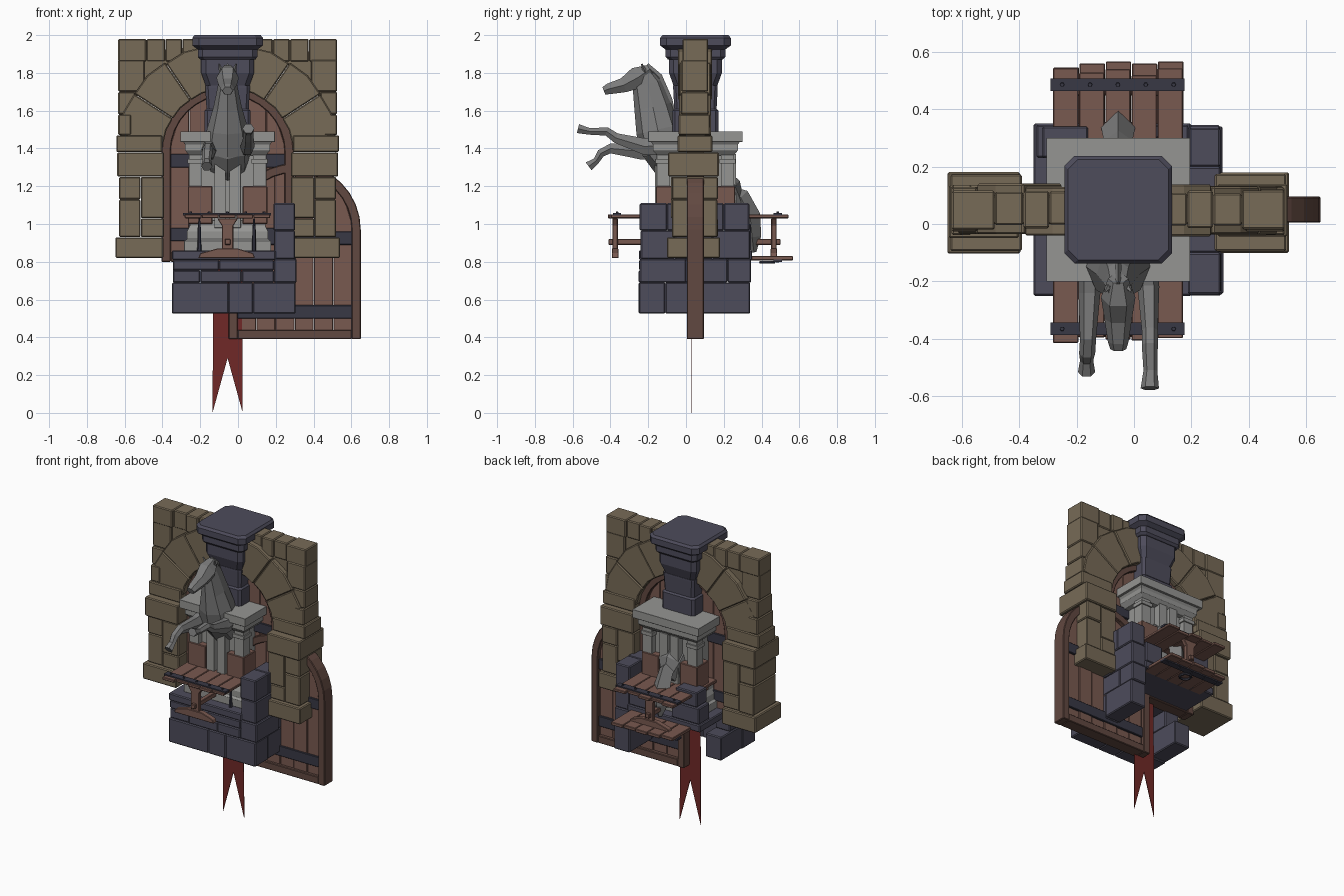
import bpy, bmesh, random
from math import sin, cos, pi, radians, sqrt
from mathutils import Vector
random.seed(4)
CX, CY = -0.055, 0.05          # shared axis of arch, pillar and pedestal


def mat(name, c):
    m = bpy.data.materials.new(name)
    m.diffuse_color = (*c, 1)
    return m


TAN = mat("tan_stone", (0.185, 0.145, 0.095))
SLATE = mat("slate_stone", (0.075, 0.072, 0.105))
WOOD = mat("wood", (0.19, 0.1, 0.08))
FRAME = mat("dark_wood", (0.12, 0.065, 0.052))
IRON = mat("iron", (0.04, 0.04, 0.06))
RED = mat("red_cloth", (0.16, 0.022, 0.02))
GREY = mat("statue_grey", (0.2, 0.2, 0.2))
PALE = mat("pale_stone", (0.3, 0.3, 0.29))


class Part:
    """Collects solids into one flat-shaded object."""
    def __init__(self, name, material, bevel=0.0):
        self.name, self.mat, self.bevel, self.bm = name, material, bevel, bmesh.new()

    def rings(self, rings):
        rows = [[self.bm.verts.new(p) for p in r] for r in rings]
        n = len(rows[0])
        for a, b in zip(rows, rows[1:]):
            for i in range(n):
                self.bm.faces.new((a[i], a[(i + 1) % n], b[(i + 1) % n], b[i]))
        self.bm.faces.new(rows[0][::-1])
        self.bm.faces.new(rows[-1])

    def box(self, x0, x1, y0, y1, z0, z1):
        self.rings([[(x0, y0, z), (x1, y0, z), (x1, y1, z), (x0, y1, z)] for z in (z0, z1)])

    def prism(self, pts, y0, y1):
        self.rings([[(x, y, z) for x, z in pts] for y in (y0, y1)])

    def square(self, levels, chamfer=0.0):
        """Stack of (half width, z) square sections, corners cut by chamfer."""
        out = []
        for h, z in levels:
            k = h - max(chamfer, 0.001)
            out.append([(CX + x, CY + y, z) for x, y in ((-k, -h), (k, -h), (h, -k), (h, k),
                                                         (k, h), (-k, h), (-h, k), (-h, -k))])
        self.rings(out)

    def loft(self, secs, sides=6):
        """Tube through (x, y, z, half width, half thickness) sections."""
        P = [Vector(s[:3]) for s in secs]
        X, out = Vector((1, 0, 0)), []
        for i, s in enumerate(secs):
            t = P[min(i + 1, len(P) - 1)] - P[max(i - 1, 0)]
            up = t.cross(X).normalized()
            out.append([P[i] + X * s[3] * cos(2 * pi * k / sides) + up * s[4] * sin(2 * pi * k / sides)
                        for k in range(sides)])
        self.rings(out)

    def done(self):
        bmesh.ops.recalc_face_normals(self.bm, faces=self.bm.faces)
        me = bpy.data.meshes.new(self.name)
        self.bm.to_mesh(me)
        me.materials.append(self.mat)
        ob = bpy.data.objects.new(self.name, me)
        bpy.context.collection.objects.link(ob)
        if self.bevel:
            m = ob.modifiers.new("bevel", 'BEVEL')
            m.width, m.segments, m.limit_method, m.angle_limit = self.bevel, 1, 'ANGLE', radians(35)


def j(a=0.006):
    return random.uniform(-a, a)


# Stone arch: columns, capitals, voussoirs, corner masonry
arch = Part("stone_arch", TAN, 0.007)
ZC = 1.37
for s in (-1, 1):
    def blk(a, b, y0, y1, z0, z1):
        g = 0.0005
        x0, x1 = sorted((CX + s * a, CX + s * b))
        arch.box(x0 + g, x1 - g, y0 + j(), y1 + j(), z0 + g, z1 - g)
    blk(0.34, 0.595, -0.10, 0.185, 0.82, 0.93)
    blk(0.335, 0.46, -0.08, 0.165, 0.93, 1.03)
    blk(0.335, 0.46, -0.08, 0.165, 1.03, 1.25)
    blk(0.46, 0.575, -0.08, 0.165, 0.93, 1.13)
    blk(0.46, 0.575, -0.08, 0.165, 1.13, 1.25)
    blk(0.335, 0.585, -0.095, 0.175, 1.25, 1.38)
    blk(0.345, 0.59, -0.045, 0.14, 1.38, 1.47)
    blk(0.51, 0.58, -0.035, 0.13, 1.47, 1.58)
    blk(0.49, 0.58, -0.03, 0.125, 1.58, 1.70)
    blk(0.44, 0.58, -0.02, 0.115, 1.70, 1.87)
    for k, (a, b) in enumerate(((0, .12), (.12, .24), (.24, .33), (.33, .43), (.43, .58))):
        blk(a, b, -0.02 + 0.015 * (k % 2), 0.12 - 0.01 * (k % 2), 1.86, 1.98)
    # infill behind the ring
    arch.prism([(CX + s * 0.57 * sin(t * pi / 16), ZC + 0.57 * cos(t * pi / 16)) for t in range(9)]
               + [(CX + s * 0.575, 1.9), (CX, 1.955)], 0.0, 0.1)
N = 7
for i in range(N):
    a0, a1 = (radians(10 + 160 * k / N) for k in (i + 0.004, i + 0.996))
    am, r0, r1 = (a0 + a1) / 2, 0.345, 0.585 + j()
    arch.prism([(CX + r * cos(a), ZC + r * sin(a)) for r, a in
                ((r0, a0), (r1, a0), (r1 + 0.008, am), (r1, a1), (r0, a1), (r0 + 0.003, am))],
               -0.04 + j(), 0.135 + j())
arch.done()


# Arched plank doors
def door(name, cx, z0):
    zc, R, r = z0 + 0.58, 0.35, 0.302
    f = Part(name + "_frame", FRAME, 0.004)
    arc = lambda q: [(cx + q * cos(pi * k / 16), zc + q * sin(pi * k / 16)) for k in range(17)]
    f.prism([(cx + R, z0)] + arc(R) + [(cx - R, z0), (cx - r, z0)] + arc(r)[::-1] + [(cx + r, z0)], 0.005, 0.095)
    f.box(cx - r, cx + r, 0.008, 0.092, z0, z0 + 0.05)
    f.done()
    p = Part(name + "_planks", WOOD, 0.003)
    w = 2 * 0.305 / 6
    for k in range(6):
        x0 = -0.305 + k * w + 0.001
        xs = [x0 + (w - 0.002) * t / 3 for t in range(4)]
        top = [(cx + x, zc + sqrt(max(0, 0.306 ** 2 - x * x))) for x in xs]
        p.prism([(cx + xs[-1], z0 + 0.04), (cx + xs[0], z0 + 0.04)] + top, 0.03 + j(0.004), 0.07 + j(0.004))
    p.done()
    b = Part(name + "_bands", IRON, 0.003)
    for z in (0.11, 0.50):
        b.box(cx - 0.303, cx + 0.303, 0.018, 0.082, z0 + z, z0 + z + 0.07)
    b.done()


door("arch_door", CX, 0.80)
door("lower_door", 0.30, 0.39)

# Slate pillar with flared cap
pil = Part("pillar", SLATE)
pil.square([(0.16, 1.925), (0.187, 1.945), (0.187, 1.985), (0.175, 2.0)], 0.035)
pil.square([(0.145, 1.87), (0.158, 1.885), (0.158, 1.925)], 0.025)
pil.square([(0.115, 1.73), (0.14, 1.8), (0.14, 1.87)], 0.025)
pil.square([(0.112, 1.61), (0.118, 1.72), (0.118, 1.732)], 0.015)
pil.square([(0.122, 1.46), (0.122, 1.60), (0.112, 1.61)], 0.015)
pil.done()

# Pale pedestal
ped = Part("pedestal", PALE, 0.003)
ped.square([(0.25, 1.435), (0.25, 1.49)])
ped.square([(0.20, 1.36), (0.225, 1.39), (0.225, 1.42), (0.235, 1.435)])
ped.square([(0.165, 0.86), (0.165, 1.37)])
ped.square([(0.23, 0.86), (0.23, 0.91), (0.215, 0.92), (0.215, 0.96), (0.20, 0.99), (0.20, 1.02)])
for sx in (-1, 1):
    for sy in (-1, 1):
        x, y = CX + sx * 0.17, CY + sy * 0.17
        ped.box(x - 0.035, x + 0.035, y - 0.035, y + 0.035, 1.0, 1.37)
        ped.box(x - 0.043, x + 0.043, y - 0.043, y + 0.043, 1.32, 1.345)
for y in (CY - 0.18, CY + 0.18):
    for x in (CX - 0.04, CX + 0.04):
        ped.box(x - 0.03, x + 0.03, y - 0.035, y + 0.035, 0.98, 1.37)
ped.done()
crate = Part("crate_sides", WOOD, 0.004)
for sx in (-1, 1):
    for sy in (-1, 1):
        x, y = CX + sx * 0.145, CY + sy * 0.145
        crate.box(x - 0.065, x + 0.065, y - 0.065, y + 0.065, 1.0, 1.2)
crate.done()

# Slate wall: front and right courses, floor slab, back remains
wall = Part("stone_wall", SLATE, 0.006)
for z0, z1, cuts in ((0.525, 0.69, (-0.35, -0.05, 0.08, 0.305)), (0.69, 0.755, (-0.345, -0.2, 0.02, 0.19)),
                     (0.755, 0.81, (-0.345, -0.1, 0.19))):
    for a, b in zip(cuts, cuts[1:]):
        wall.box(a, b, -0.245 + j(), -0.11, z0, z1)
for z0, z1, cuts in ((0.525, 0.69, (-0.11, 0.09, 0.34)), (0.69, 0.815, (-0.245, 0.0, 0.22, 0.345)),
                     (0.815, 0.965, (-0.24, -0.06, 0.14, 0.34)), (0.965, 1.11, (-0.245, -0.1, 0.2, 0.335))):
    for a, b in zip(cuts, cuts[1:]):
        wall.box(0.19 + j(0.004), 0.305 + j(), a, b, z0, z1)
wall.box(-0.35, 0.2, -0.25, 0.35, 0.81, 0.86)
wall.box(-0.35, -0.23, -0.11, 0.12, 0.53, 0.69)
wall.box(-0.345, -0.235, -0.11, 0.02, 0.69, 0.81)
wall.box(-0.34, -0.13, 0.23, 0.345, 0.86, 0.97)
wall.box(-0.32, -0.16, 0.23, 0.34, 0.97, 1.07)
wall.box(0.06, 0.19, 0.23, 0.345, 0.86, 1.0)
wall.done()

# Long trestle table and back hatch
tab = Part("trestle_table", WOOD, 0.003)
for k in range(5):
    x = -0.282 + k * 0.091
    tab.box(x, x + 0.088, -0.405 + j(0.01), 0.53 + j(0.015), 1.03 + j(0.002), 1.05)
for y in (-0.375, 0.465):
    tab.box(CX - 0.03, CX + 0.03, y - 0.014, y + 0.014, 0.83, 1.03)
    tab.prism([(-0.21, 0.82), (0.09, 0.82), (0.08, 0.845), (0, 0.87), (-0.11, 0.87), (-0.2, 0.845)], y - 0.018, y + 0.018)
    tab.prism([(-0.085, 0.99), (-0.025, 0.99), (0.0, 1.03), (-0.11, 1.03)], y - 0.014, y + 0.014)
tab.box(CX - 0.015, CX + 0.015, -0.41, 0.5, 0.89, 0.92)
tab.done()
hatch = Part("floor_hatch", WOOD, 0.003)
for k in range(5):
    x = -0.28 + k * 0.091
    hatch.box(x, x + 0.088, 0.3, 0.552 + j(0.022), 0.808, 0.83)
hatch.done()
iron = Part("iron_fittings", IRON)
for y, z in ((-0.365, 1.045), (0.485, 1.045), (0.485, 0.8)):
    iron.box(-0.29, 0.175, y - 0.022, y + 0.022, z, z + 0.013)
    for k in range(5):
        iron.loft([(-0.25 + k * 0.097, y, z - 0.004, 0.01, 0.01), (-0.25 + k * 0.097, y, z + 0.02, 0.007, 0.007)])
for x in (-0.205, 0.085):
    for y in (-0.2, 0.3):
        iron.loft([(x, y, 0.86, 0.011, 0.011), (x, y, 0.97, 0.009, 0.009), (x, y, 1.03, 0.004, 0.004)])
iron.done()
bpy.ops.mesh.primitive_torus_add(major_segments=12, minor_segments=6, major_radius=0.035,
                                 minor_radius=0.008, location=(CX, 0.43, 0.797))
bpy.context.object.name = "hatch_ring"
bpy.context.object.data.materials.append(IRON)

# Rearing horse statue
h = Part("rearing_horse", GREY)
h.loft([(CX, 0.27, 1.07, .05, .06), (CX, 0.2, 1.13, .11, .13), (CX, 0.06, 1.25, .11, .13),
        (CX, -0.08, 1.37, .13, .13), (CX, -0.15, 1.43, .125, .11), (CX, -0.21, 1.47, .06, .05)], 8)
h.loft([(CX, -0.12, 1.38, .13, .11), (CX, -0.15, 1.5, .11, .115), (CX, -0.175, 1.62, .075, .10),
        (CX, -0.205, 1.74, .05, .08), (CX, -0.235, 1.82, .035, .04)], 8)
h.loft([(CX, -0.19, 1.82, .035, .03), (CX, -0.255, 1.775, .06, .068), (CX, -0.33, 1.735, .048, .045),
        (CX, -0.41, 1.715, .036, .033), (CX, -0.435, 1.705, .028, .024)])
h.loft([(CX, -0.21, 1.84, .008, .015), (CX, -0.145, 1.78, .012, .02), (CX, -0.095, 1.66, .012, .022),
        (CX, -0.06, 1.52, .012, .02)], 4)
for s in (-1, 1):
    h.loft([(CX + s * .03, -0.215, 1.80, .016, .014), (CX + s * .045, -0.235, 1.848, .004, .004)], 4)
    h.loft([(CX + s * .08, 0.17, 1.12, .05, .11), (CX + s * .09, 0.06, 1.0, .04, .055),
            (CX + s * .09, 0.19, 0.95, .025, .03), (CX + s * .09, 0.15, 0.89, .022, .025),
            (CX + s * .09, 0.13, 0.86, .03, .035)])
h.loft([(0.04, -0.1, 1.42, .045, .065), (0.05, -0.22, 1.41, .038, .05), (0.055, -0.37, 1.455, .028, .03),
        (0.055, -0.42, 1.49, .028, .026), (0.057, -0.51, 1.49, .024, .02), (0.055, -0.572, 1.505, .032, .028)])
h.loft([(-0.15, -0.1, 1.40, .045, .065), (-0.155, -0.24, 1.385, .038, .05), (-0.16, -0.40, 1.40, .028, .03),
        (-0.163, -0.45, 1.375, .028, .025), (-0.165, -0.475, 1.335, .023, .02), (-0.165, -0.515, 1.305, .03, .03)])
h.loft([(CX, 0.2, 1.18, .025, .03), (CX, 0.29, 1.14, .05, .05), (CX, 0.34, 1.04, .06, .055),
        (CX, 0.35, 0.93, .05, .048), (CX, 0.36, 0.85, .012, .012)], 4)
h.done()

# Swallowtail banner
ban = Part("banner", RED)
ban.prism([(-0.13, 0.85), (-0.135, 0.0), (-0.055, 0.29), (0.025, 0.0), (0.02, 0.85)], 0.029, 0.033)
ban.done()
